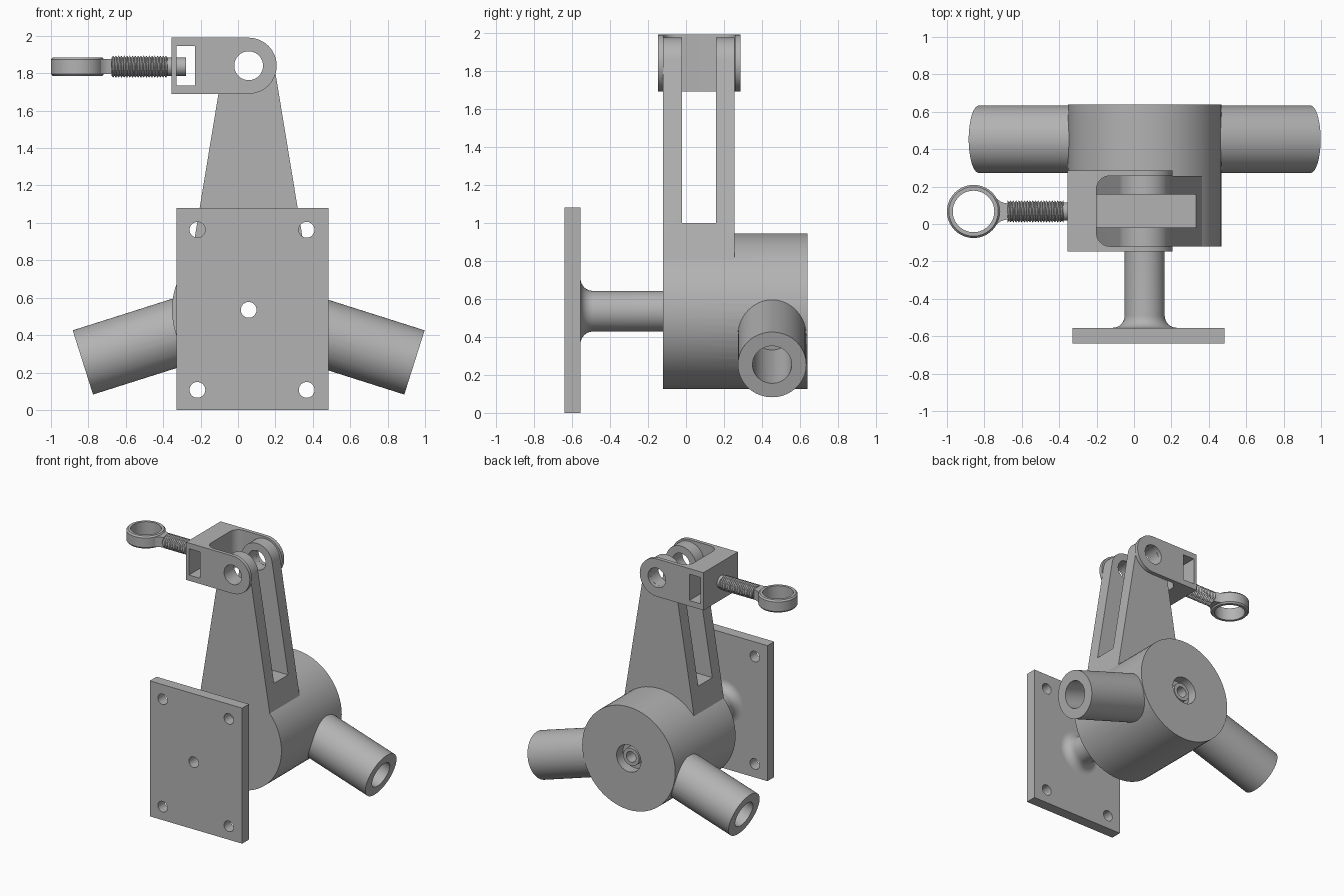
import bpy, bmesh
from math import sin, cos, pi, radians
from mathutils import Vector, Matrix

if "Cube" in bpy.data.objects:
    bpy.data.objects.remove(bpy.data.objects["Cube"], do_unlink=True)

grey = bpy.data.materials.new("machined_grey")
grey.use_nodes = True
COLOUR = (0.45, 0.45, 0.45, 1)
grey.diffuse_color = COLOUR
grey.node_tree.nodes["Principled BSDF"].inputs["Base Color"].default_value = COLOUR

CX, HUB_Z, PIN_Z = 0.057, 0.535, 1.84      # shared axis positions
ROD_Y, ROD_Z, EYE_X = 0.067, 1.835, -0.858
Y_AXIS, Z_AXIS = Vector((0, 1, 0)), Vector((0, 0, 1))


def finish(name, bm):
    bmesh.ops.recalc_face_normals(bm, faces=bm.faces)
    mesh = bpy.data.meshes.new(name)
    bm.to_mesh(mesh)
    bm.free()
    mesh.materials.append(grey)
    ob = bpy.data.objects.new(name, mesh)
    bpy.context.collection.objects.link(ob)
    return ob


def cylinder(name, start, end, r):
    start, end = Vector(start), Vector(end)
    axis = end - start
    turn = Z_AXIS.rotation_difference(axis).to_matrix().to_4x4()
    bm = bmesh.new()
    bmesh.ops.create_cone(bm, cap_ends=True, segments=64, radius1=r, radius2=r,
                          depth=axis.length,
                          matrix=Matrix.Translation((start + end) / 2) @ turn)
    return finish(name, bm)


def bore(x, z, r, y0=-1, y1=1):
    return cylinder("cutter", (x, y0, z), (x, y1, z), r)


def prism(name, outline, lo, hi, along="y"):
    """Extrude a flat outline along y (outline in x, z) or z (outline in x, y)."""
    bm = bmesh.new()
    place = (lambda a, b, t: (a, t, b)) if along == "y" else (lambda a, b, t: (a, b, t))
    face = bm.faces.new([bm.verts.new(place(a, b, lo)) for a, b in outline])
    moved = bmesh.ops.extrude_face_region(bm, geom=[face])["geom"]
    bmesh.ops.translate(bm, vec=place(0, 0, hi - lo),
                        verts=[v for v in moved if isinstance(v, bmesh.types.BMVert)])
    return finish(name, bm)


def rect(x0, x1, y0, y1):
    return [(x0, y0), (x1, y0), (x1, y1), (x0, y1)]


def arc(x, y, r, a0, a1, n=24):
    return [(x + r * cos(radians(a0 + (a1 - a0) * i / n)),
             y + r * sin(radians(a0 + (a1 - a0) * i / n))) for i in range(n + 1)]


def lathe(name, profile, origin, axis, n=64):
    """Revolve a closed (radius, distance) profile around an axis."""
    turn = Z_AXIS.rotation_difference(axis).to_matrix()
    bm = bmesh.new()
    rings = [[bm.verts.new(Vector(origin) + turn @ Vector(
        (r * cos(2 * pi * i / n), r * sin(2 * pi * i / n), t))) for i in range(n)]
        for r, t in profile]
    for a, b in zip(rings, rings[1:] + rings[:1]):
        for i in range(n):
            j = (i + 1) % n
            bm.faces.new((a[i], a[j], b[j], b[i]))
    return finish(name, bm)


def boolean(target, tools, operation="DIFFERENCE"):
    for tool in tools:
        mod = target.modifiers.new("boolean", "BOOLEAN")
        mod.operation, mod.object, mod.solver = operation, tool, "EXACT"
        deps = bpy.context.evaluated_depsgraph_get()
        mesh = bpy.data.meshes.new_from_object(target.evaluated_get(deps))
        target.modifiers.clear()
        target.data = mesh
        bpy.data.objects.remove(tool, do_unlink=True)


def smooth(ob, angle=30):
    bpy.ops.object.select_all(action="DESELECT")
    ob.select_set(True)
    bpy.context.view_layer.objects.active = ob
    bpy.ops.object.shade_smooth_by_angle(angle=radians(angle))


# Mounting plate with four corner holes and a centre hole
plate = prism("mounting_plate", rect(-0.33, 0.485, 0, 1.08), -0.64, -0.555)
boolean(plate, [bore(x, z, 0.042) for x in (-0.217, 0.367) for z in (0.107, 0.963)]
        + [bore(CX, HUB_Z, 0.042)])

# Hollow shaft with a flared foot, reduced to a sleeve inside the hub
flare = [(0.172 - 0.065 * sin(a), -0.49 - 0.065 * cos(a))
         for a in (i * pi / 16 for i in range(9))]
shaft = lathe("pivot_shaft", [(0.042, -0.56), (0.172, -0.56)] + flare
              + [(0.107, -0.1), (0.07, -0.1), (0.07, 0.61), (0.042, 0.61)],
              (CX, 0, HUB_Z), Y_AXIS)

# Hub drum, tapered arm and two angled sockets merged into one body
body = bore(CX, HUB_Z, 0.41, -0.12, 0.64)
body.name = "hub_body"
arm = prism("arm", [(CX - 0.341, 0.6), (CX + 0.341, 0.6)]
            + arc(CX, PIN_Z, 0.135, 9.3, 170.7), -0.12, 0.256)
sockets, socket_bores = [], []
for side in (-1, 1):
    direction = Vector((side * cos(radians(17.6)), 0, -sin(radians(17.6))))
    centre = Vector((CX, 0.453, HUB_Z))
    sockets.append(cylinder("socket", centre + direction * 0.25,
                            centre + direction * 0.93, 0.18))
    socket_bores.append(cylinder("cutter", centre + direction * 0.35,
                                 centre + direction * 1.1, 0.103))
boolean(body, [arm] + sockets, "UNION")
boolean(body, socket_bores + [
    prism("cutter", rect(-0.6, 0.7, 1.0, 2.2), -0.02, 0.157),   # fork slot
    bore(CX, PIN_Z, 0.077),                                     # pin hole
    bore(CX, HUB_Z, 0.107, 0.56, 0.8),                          # rear recess
    bore(CX, HUB_Z, 0.06)])

# Clevis block straddling the arm
clevis = prism("clevis", [(-0.355, PIN_Z + 0.15), (-0.355, PIN_Z - 0.15)]
               + arc(CX, PIN_Z, 0.15, -90, 90), -0.147, 0.287)
inside = ([(0.4, -0.119), (0.4, 0.257)] + arc(-0.13, 0.187, 0.07, 90, 180, 10)
          + arc(-0.13, -0.049, 0.07, 180, 270, 10))
boolean(clevis, [prism("cutter", inside, 1.5, 2.2, "z"),
                 prism("cutter", rect(-0.33, -0.23, 1.735, 1.945), -1, 1),
                 bore(CX, PIN_Z, 0.077)])

# Rod end: plain tip, threaded shank, neck and eye
tip = cylinder("rod_tip", (-0.4, ROD_Y, ROD_Z), (-0.278, ROD_Y, ROD_Z), 0.049)

N, PER_PITCH, RINGS, X0, X1 = 32, 4, 80, -0.675, -0.378
bm = bmesh.new()
rows = []
for j in range(RINGS + 1):
    row = []
    for i in range(N):
        phase = (j / PER_PITCH - 2 * i / N) % 1
        r = 0.048 + 0.011 * abs(2 * phase - 1)
        a = 2 * pi * i / N
        row.append(bm.verts.new((X0 + (X1 - X0) * j / RINGS,
                                 ROD_Y + r * cos(a), ROD_Z + r * sin(a))))
    rows.append(row)
for a, b in zip(rows, rows[1:]):
    for i in range(N):
        k = (i + 1) % N
        bm.faces.new((a[i], a[k], b[k], b[i]))
bm.faces.new(rows[0])
bm.faces.new(rows[-1])
thread = finish("threaded_shank", bm)

half = [(-0.67, 0.042), (-0.695, 0.046), (-0.715, 0.054), (-0.735, 0.069),
        (-0.755, 0.09), (-0.79, 0.118), (EYE_X, 0.125)]
neck = prism("rod_neck", [(x, ROD_Y + w) for x, w in half]
             + [(x, ROD_Y - w) for x, w in reversed(half)],
             ROD_Z - 0.04, ROD_Z + 0.04, "z")
boolean(neck, [cylinder("cutter", (EYE_X, ROD_Y, 1.5), (EYE_X, ROD_Y, 2.2), 0.115)])
eye = lathe("rod_eye", [(0.111, -0.05), (0.132, -0.05), (0.142, -0.038),
                        (0.142, 0.038), (0.132, 0.05), (0.111, 0.05)],
            (EYE_X, ROD_Y, ROD_Z), Z_AXIS)

for ob in (plate, shaft, body, clevis, tip, thread, neck, eye):
    smooth(ob)
